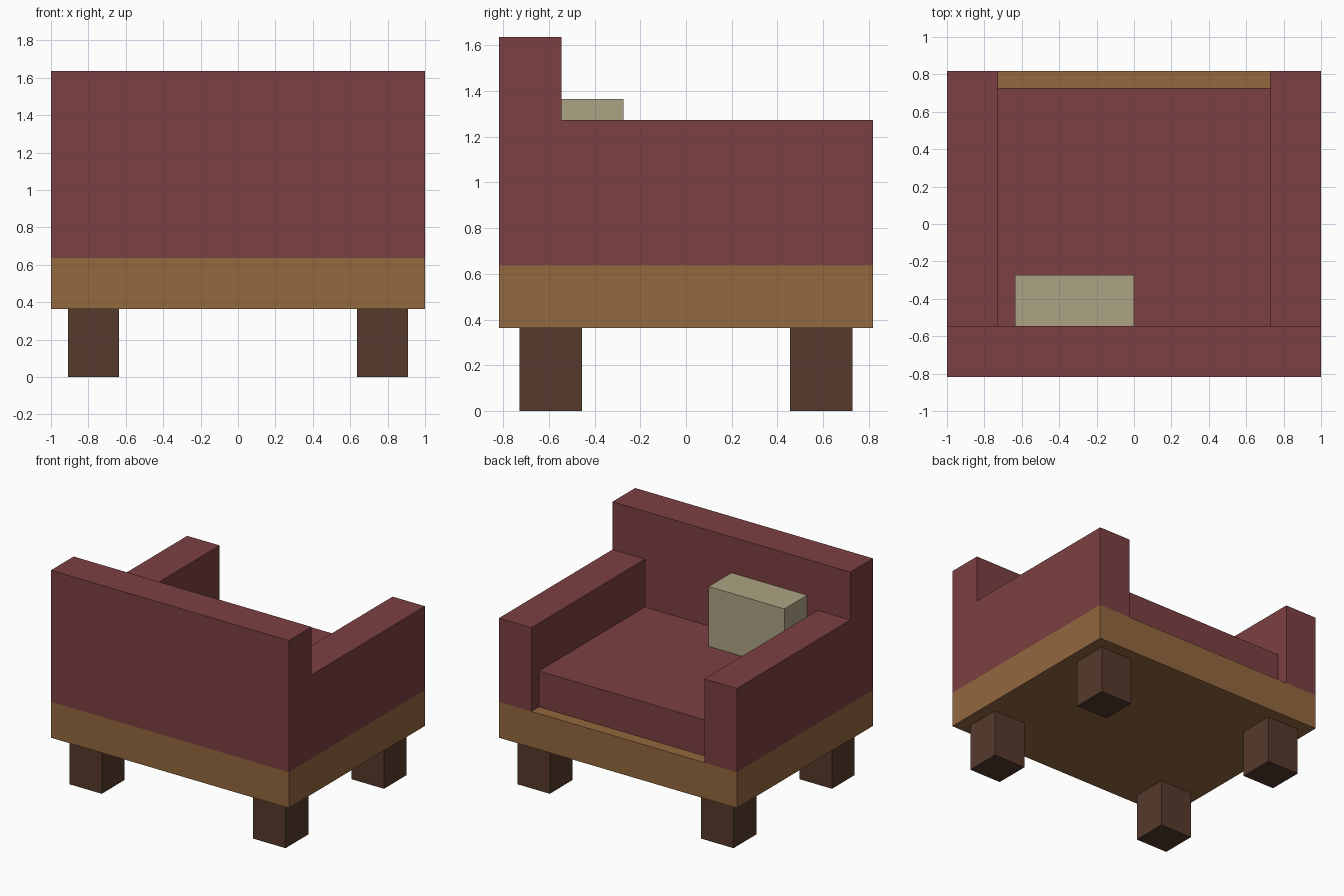
import bpy

cube = bpy.data.objects.get("Cube")
if cube:
    bpy.data.objects.remove(cube, do_unlink=True)

U = 1 / 11  # grid unit: the chair is 22 units wide, 18 deep, 18 high


def linear(c):
    c /= 255
    return c / 12.92 if c <= 0.04045 else ((c + 0.055) / 1.055) ** 2.4


def material(name, rgb):
    mat = bpy.data.materials.new(name)
    mat.use_nodes = True
    color = (*[linear(c) for c in rgb], 1)
    mat.diffuse_color = color
    bsdf = mat.node_tree.nodes["Principled BSDF"]
    bsdf.inputs["Base Color"].default_value = color
    bsdf.inputs["Roughness"].default_value = 0.9
    return mat


red = material("red fabric", (124, 64, 66))
wood = material("light wood", (147, 104, 63))
dark = material("dark wood", (86, 58, 44))
beige = material("beige fabric", (173, 163, 131))


def box(name, x, y, z, mat):
    """Box from (min, max) ranges given in grid units."""
    ranges = (x, y, z)
    bpy.ops.mesh.primitive_cube_add(
        size=1, location=[(a + b) / 2 * U for a, b in ranges])
    ob = bpy.context.object
    ob.name = ob.data.name = name
    for v in ob.data.vertices:
        for i, (a, b) in enumerate(ranges):
            v.co[i] *= (b - a) * U
    ob.data.materials.append(mat)
    return ob


# Wooden base and upholstery
box("base_frame", (-11, 11), (-9, 9), (4, 7), wood)
box("backrest", (-11, 11), (-9, -6), (7, 18), red)
box("seat_cushion", (-8, 8), (-6, 8), (7, 10), red)
box("pillow", (-7, 0), (-6, -3), (10, 15), beige)

# Mirrored armrests and legs
for side, x_arm, x_leg in (("left", (8, 11), (7, 10)),
                           ("right", (-11, -8), (-10, -7))):
    box(f"{side}_armrest", x_arm, (-6, 9), (7, 14), red)
    box(f"{side}_front_leg", x_leg, (-8, -5), (0, 4), dark)
    box(f"{side}_back_leg", x_leg, (5, 8), (0, 4), dark)
